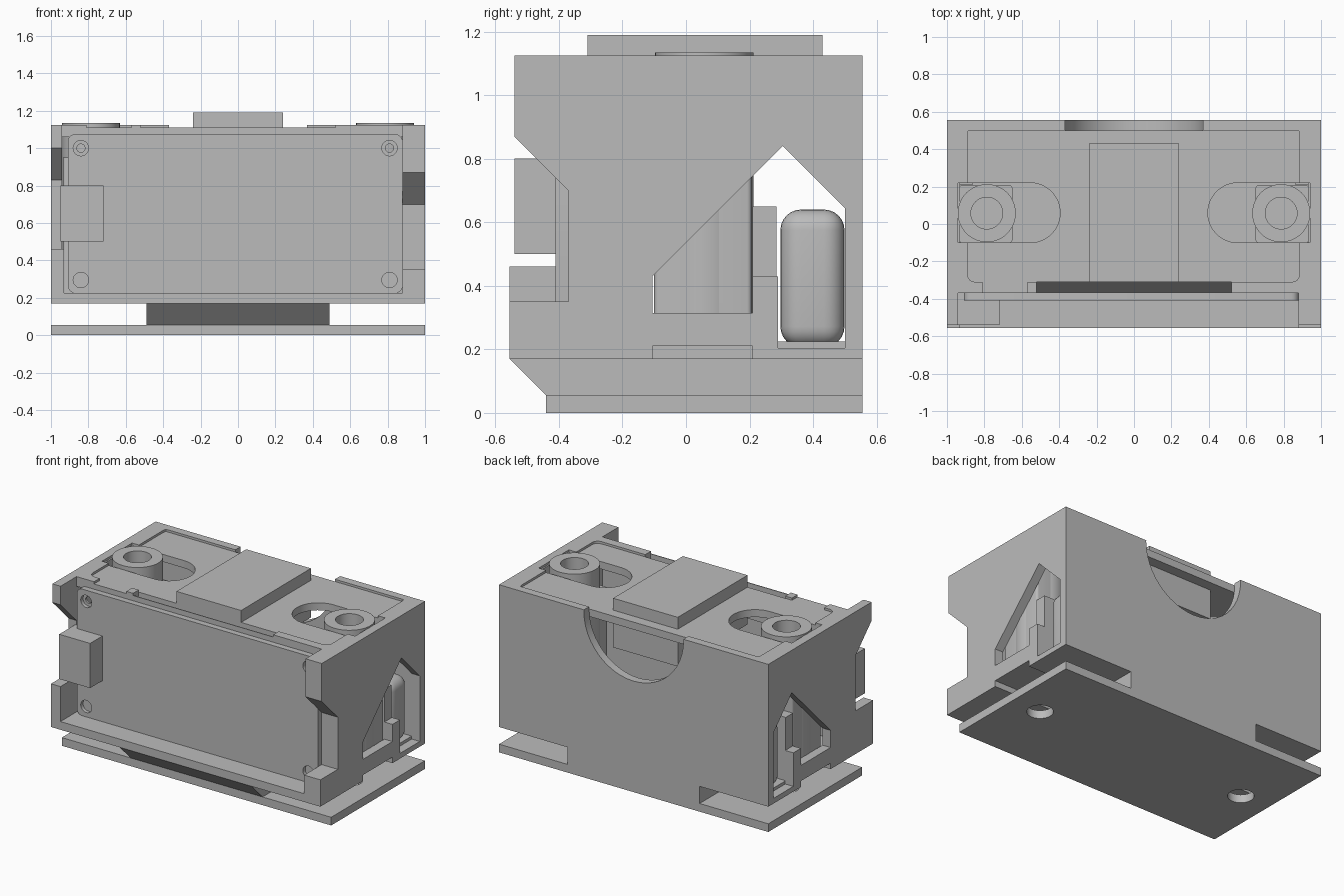
import bpy, bmesh
from mathutils import Vector

cube = bpy.data.objects.get("Cube")
if cube:
    bpy.data.objects.remove(cube, do_unlink=True)

grey = bpy.data.materials.new("plain_grey")
grey.use_nodes = True
GREY = (0.5, 0.5, 0.5, 1)
grey.diffuse_color = GREY
grey.node_tree.nodes["Principled BSDF"].inputs["Base Color"].default_value = GREY


def prism(name, points, lo, hi, axis="x"):
    """Extrude a closed 2D outline between lo and hi along an axis."""
    place = {"x": lambda p, d: (d, p[0], p[1]),
             "y": lambda p, d: (p[0], d, p[1]),
             "z": lambda p, d: (p[0], p[1], d)}[axis]
    bm = bmesh.new()
    face = bm.faces.new([bm.verts.new(place(p, lo)) for p in points])
    res = bmesh.ops.extrude_face_region(bm, geom=[face])
    verts = [g for g in res["geom"] if isinstance(g, bmesh.types.BMVert)]
    shift = Vector(place((0, 0), hi)) - Vector(place((0, 0), lo))
    bmesh.ops.translate(bm, verts=verts, vec=shift)
    bmesh.ops.recalc_face_normals(bm, faces=bm.faces[:])
    mesh = bpy.data.meshes.new(name)
    bm.to_mesh(mesh)
    bm.free()
    mesh.materials.append(grey)
    ob = bpy.data.objects.new(name, mesh)
    bpy.context.collection.objects.link(ob)
    return ob


def box(name, x, y, z):
    return prism(name, [(x[0], y[0]), (x[1], y[0]), (x[1], y[1]), (x[0], y[1])], *z, axis="z")


def smooth(ob):
    bpy.ops.object.select_all(action="DESELECT")
    ob.select_set(True)
    bpy.context.view_layer.objects.active = ob
    bpy.ops.object.shade_smooth_by_angle()


def disc(name, centre, radius, lo, hi, axis="z"):
    bm = bmesh.new()
    bmesh.ops.create_circle(bm, segments=48, radius=radius)
    points = [(centre[0] + v.co.x, centre[1] + v.co.y) for v in bm.verts]
    bm.free()
    ob = prism(name, points, lo, hi, axis)
    smooth(ob)
    return ob


def bevel(ob, width, segments=5, only_along=None):
    """Round all edges, or only those parallel to one axis index."""
    bm = bmesh.new()
    bm.from_mesh(ob.data)
    edges = [e for e in bm.edges if only_along is None or
             abs((e.verts[0].co - e.verts[1].co).normalized()[only_along]) > 0.99]
    bmesh.ops.bevel(bm, geom=edges, offset=width, segments=segments, profile=0.5, affect="EDGES")
    bm.to_mesh(ob.data)
    bm.free()
    smooth(ob)
    return ob


def cut(ob, *cutters):
    """Subtract the cutters, apply, and delete them."""
    for c in cutters:
        mod = ob.modifiers.new("cut", "BOOLEAN")
        mod.operation, mod.solver, mod.object = "DIFFERENCE", "EXACT", c
        c.hide_render = True
        bpy.ops.object.select_all(action="DESELECT")
        bpy.context.view_layer.objects.active = ob
        ob.select_set(True)
        bpy.ops.object.modifier_apply(modifier=mod.name)
        bpy.data.objects.remove(c, do_unlink=True)
    return ob


# Side walls: hooked front edge, notch underneath, pointed window
def side_wall(name, x, hook, foot):
    outline = [(-.54, 1.125), (-.54, hook), (-.37, hook - .17), (-.37, foot), (-.555, foot),
               (-.555, .17), (-.105, .17), (-.105, .21), (.21, .21), (.21, .17),
               (.555, .17), (.555, 1.125)]
    window = [(-.105, .315), (-.105, .43), (.305, .84), (.5, .645), (.5, .205),
              (.29, .205), (.29, .43), (.21, .43), (.21, .315)]
    return cut(prism(name, outline, *x), prism("window_cutter", window, -2, 2))


right_wall = side_wall("right_wall", (.94, 1), .87, .35)
left_wall = side_wall("left_wall", (-1, -.94), 1.0, .46)

# Thicker front corners inside the side walls
prism("right_front_corner", [(-.54, 1.125), (-.54, .87), (-.37, .70), (-.37, .225),
                             (-.31, .225), (-.31, 1.125)], .88, .94)
box("right_foot", (.88, .94), (-.555, -.37), (.225, .35))
box("left_foot", (-.94, -.93), (-.555, -.37), (.225, .46))

# Back wall with a half round opening
back_wall = box("back_wall", (-.94, .94), (.5, .555), (.17, 1.125))
cut(back_wall, disc("arch_cutter", (0, 1.115), .37, .4, .7, "y"))

# Floor with a shallow groove near each end
floor = box("floor", (-.94, .94), (-.555, .5), (.17, .225))
cut(floor, *[box("groove_cutter", x, (-.105, .21), (.1, .21))
             for x in ((.5, 1.1), (-1.1, -.5))])

# Top plate with a front slot and two rounded slots
top_plate = box("top_plate", (-.94, .94), (-.37, .5), (1.06, 1.11))
cut(top_plate, box("front_slot_cutter", (-.52, .52), (-.365, -.31), (1, 1.2)))
for s in (-1, 1):
    ends = sorted((s * .555, s * .93))
    cut(top_plate, box("slot_cutter", ends, (-.1, .22), (1, 1.2)),
        disc("slot_end_cutter", (s * .555, .06), .16, 1, 1.2))

# Thin raised rim around the top
rim = box("top_rim", (-.94, .94), (-.37, .5), (1.11, 1.125))
cut(rim, bevel(box("recess_cutter", (-.89, .885), (-.31, .52), (1.1, 1.2)), .04, 4, 2),
    box("ring_recess_cutter", (-.96, .96), (-.1, .22), (1.09, 1.21)),
    box("front_gap_cutter", (-.81, .52), (-.4, -.29), (1.08, 1.22)))
box("rim_tab", (-.57, -.52), (-.37, -.31), (1.11, 1.125))

# Front cover with screw holes
cover = bevel(box("front_cover", (-.91, .88), (-.41, -.37), (.225, 1.075)), .04, 5, 1)
for x in (-.84, .81):
    for z in (.295, 1.0):
        cut(cover, disc("screw_hole_cutter", (x, z), .041, -.5, -.385, "y"))
        if z > .5:
            cut(cover, disc("screw_pilot_cutter", (x, z), .022, -.5, -.3, "y"))
smooth(cover)
box("front_socket", (-.95, -.72), (-.54, -.37), (.5, .8))
prism("cover_backing", [(-.37, .9), (-.31, .9), (-.31, 1.06), (-.37, .96)], -.52, .52)

# Top pad
box("top_pad", (-.24, .24), (-.31, .43), (.86, 1.19))

# Hollow ring posts inside, set in square housings
for s, side in ((-1, "left"), (1, "right")):
    post = disc(side + "_ring_post", (s * .787, .058), .155, .225, 1.135)
    cut(post, disc("bore_cutter", (s * .787, .058), .085, .5, 1.3))
    smooth(post)
    housing = bevel(box(side + "_housing", sorted((s * .65, s * .935)), (-.1, .207),
                        (.225, .95)), .015, 3, 2)
    cut(housing, disc("housing_cutter", (s * .787, .058), .15, .4, 1.3))
    box(side + "_bracket", sorted((s * .86, s * .94)), (.21, .285), (.225, .65))

# Rounded inner block along the back
bevel(box("inner_block", (-.92, .92), (.297, .499), (.207, .64)), .065, 6)

# Base plate with two holes, joined to the body by a sloped neck
base = box("base_plate", (-1, 1), (-.44, .555), (0, .055))
cut(base, *[disc("base_hole_cutter", (x, .06), .08, -.1, .1) for x in (-.787, .787)])
smooth(base)
prism("base_neck", [(-.44, .055), (.555, .055), (.555, .17), (-.555, .17)], -.49, .49)
